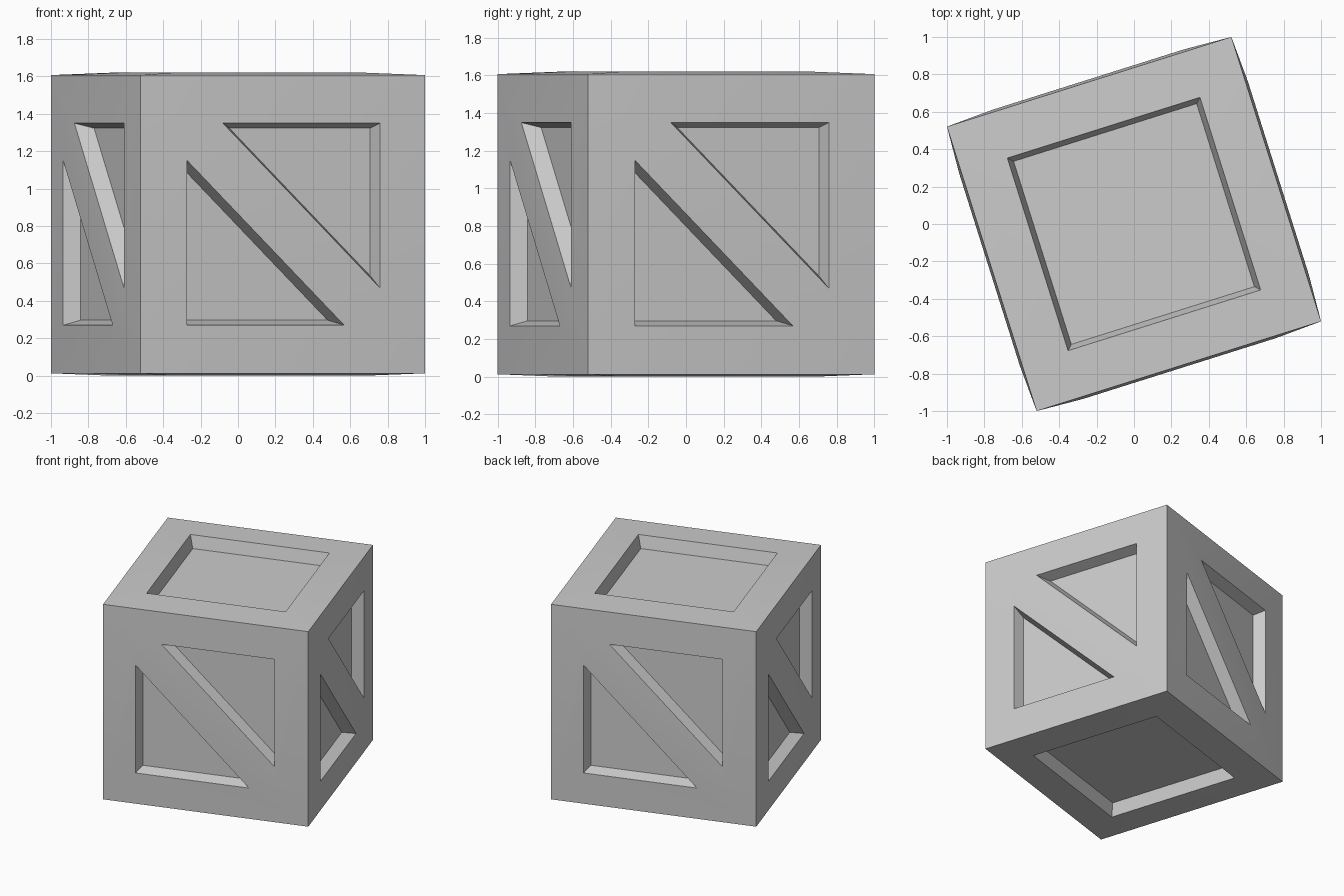
import bpy, bmesh
from math import radians, cos, sin
from mathutils import Matrix, Vector

if "Cube" in bpy.data.objects:
    bpy.data.objects.remove(bpy.data.objects["Cube"])

TURN = radians(17.5)                    # crate is turned on the ground
HALF = 1 / (cos(TURN) + sin(TURN))      # half edge length, corner to corner
RIM = 0.81                              # recess rims bulge slightly outward
SQ = 0.54                               # half size of the framed opening
CUT = 0.34                              # where the diagonal brace meets the frame

bm = bmesh.new()
place = Matrix.Translation((0, 0, RIM)) @ Matrix.Rotation(TURN, 4, 'Z')


def add_side(orient, braced):
    """One crate side: bulged frame, optional brace; returns panels to recess."""
    m = place @ orient

    def vert(u, v, w=RIM):
        return bm.verts.new(m @ Vector((u, v, w)))

    signs = [(-1, -1), (1, -1), (1, 1), (-1, 1)]
    outer = [vert(a * HALF, b * HALF, HALF) for a, b in signs]
    bl, br, tr, tl = [vert(a * SQ, b * SQ) for a, b in signs]
    rims = [[bl, br], [br, tr], [tr, tl], [tl, bl]]
    if braced:
        left, low = vert(-SQ, CUT), vert(CUT, -SQ)
        top, right = vert(-CUT, SQ), vert(SQ, -CUT)
        rims = [[bl, low, br], [br, right, tr], [tr, top, tl], [tl, left, bl]]
        bm.faces.new((tl, left, low, br, right, top))
        panels = [(bl, low, left), (tr, top, right)]
    else:
        panels = [(bl, br, tr, tl)]
    for i, rim in enumerate(rims):
        bm.faces.new([outer[i], outer[(i + 1) % 4]] + rim[::-1])
    return [bm.faces.new(p) for p in panels]


# Four braced sides, then plain lid and base
upright = Matrix.Rotation(radians(90), 4, 'X')
side_panels, end_panels = [], []
for i in range(4):
    side_panels += add_side(Matrix.Rotation(radians(90 * i), 4, 'Z') @ upright, True)
for angle in (0, 180):
    end_panels += add_side(Matrix.Rotation(radians(angle), 4, 'X'), False)

bmesh.ops.remove_doubles(bm, verts=bm.verts[:], dist=1e-4)
bm.normal_update()

# Sink the panels with slightly tapered walls
for panels, depth in ((side_panels, 0.09), (end_panels, 0.1)):
    bmesh.ops.inset_individual(bm, faces=panels, thickness=0.027,
                               depth=-depth, use_even_offset=True)

mesh = bpy.data.meshes.new("crate")
bm.to_mesh(mesh)
bm.free()
crate = bpy.data.objects.new("crate", mesh)
bpy.context.collection.objects.link(crate)
bpy.context.view_layer.objects.active = crate
crate.select_set(True)
bpy.ops.object.shade_smooth_by_angle(angle=radians(30))
